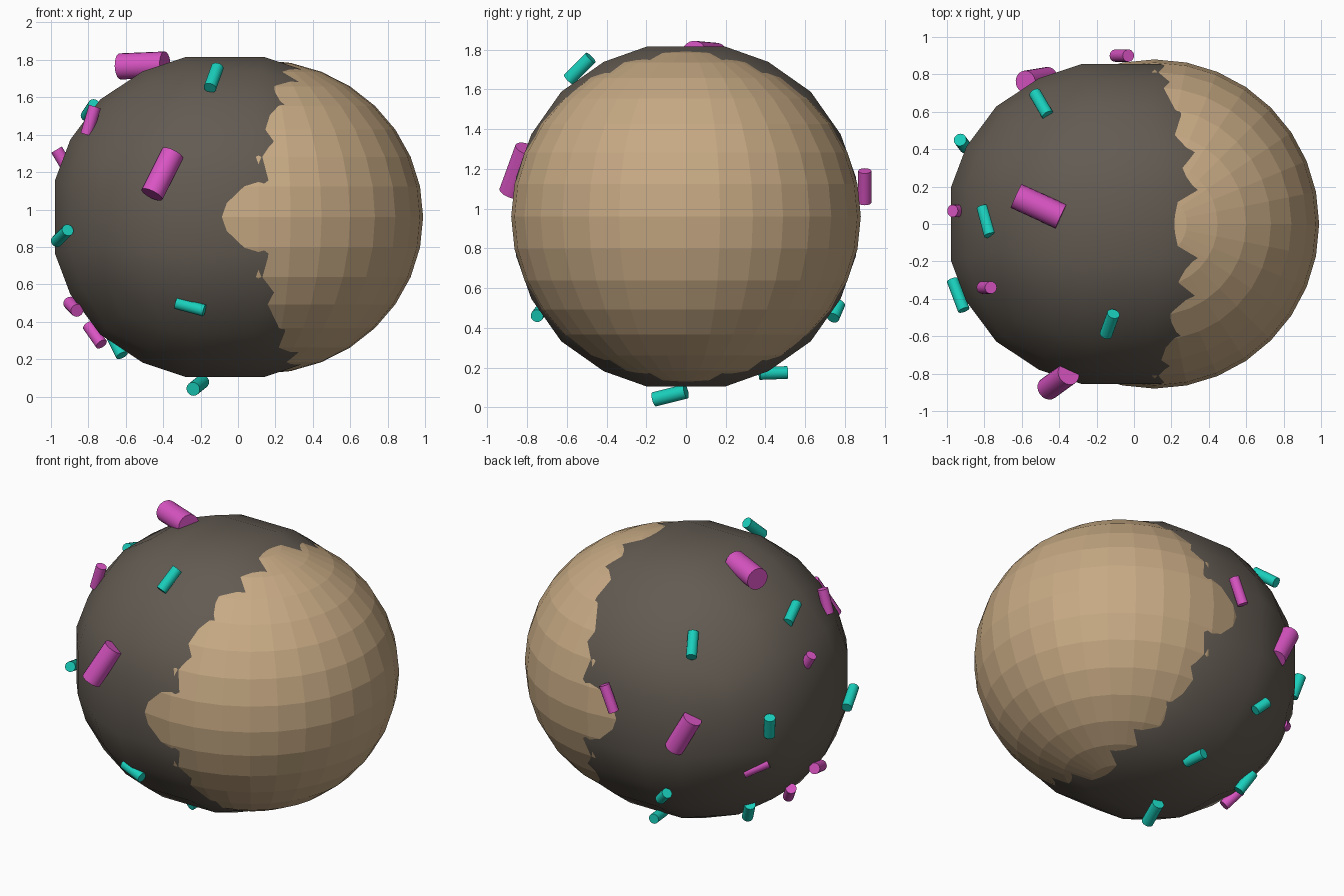
import bpy, bmesh
from math import radians, tan
from mathutils import Vector, Matrix

if "Cube" in bpy.data.objects:
    bpy.data.objects.remove(bpy.data.objects["Cube"])


def material(name, rgb):
    m = bpy.data.materials.new(name)
    m.diffuse_color = (*rgb, 1)
    m.use_nodes = True
    m.node_tree.nodes["Principled BSDF"].inputs["Base Color"].default_value = m.diffuse_color
    return m


def make_object(name, bm, mat):
    me = bpy.data.meshes.new(name)
    bm.to_mesh(me)
    bm.free()
    ob = bpy.data.objects.new(name, me)
    bpy.context.collection.objects.link(ob)
    me.materials.append(mat)
    return ob


def smooth(ob, angle):
    bpy.ops.object.select_all(action='DESELECT')
    ob.select_set(True)
    bpy.context.view_layer.objects.active = ob
    bpy.ops.object.shade_smooth_by_angle(angle=radians(angle))


# Faceted dough ball
bm = bmesh.new()
bmesh.ops.create_uvsphere(bm, u_segments=32, v_segments=16, radius=1,
                          matrix=Matrix.Translation((0.11, 0, 0.96)) @ Matrix.Diagonal((0.88, 0.88, 0.84, 1)))
make_object("dough_ball", bm, material("dough", (0.57, 0.40, 0.23)))

# Glaze: coarse rounded cube that sinks into the ball, leaving a ragged edge
bm = bmesh.new()
steps = [tan(radians(a)) for a in (-45, -28, -13, 13, 28, 45)]
for axis in range(3):
    for side in (-1, 1):
        grid = []
        for u in steps:
            row = []
            for v in steps:
                p = Vector((0, 0, 0))
                p[axis], p[(axis + 1) % 3], p[(axis + 2) % 3] = side, u * side, v
                p.normalize()
                row.append(bm.verts.new((p.x * 0.955 - 0.07, p.y * 0.90, p.z * 0.90 + 0.96)))
            grid.append(row)
        for i in range(5):
            for j in range(5):
                bm.faces.new((grid[i][j], grid[i + 1][j], grid[i + 1][j + 1], grid[i][j + 1]))
bmesh.ops.remove_doubles(bm, verts=bm.verts, dist=1e-4)
bmesh.ops.recalc_face_normals(bm, faces=bm.faces)
smooth(make_object("glaze", bm, material("glaze", (0.125, 0.105, 0.085))), 60)


# Sprinkles: short rods given by both end points and a radius
def sprinkles(name, mat, rods):
    bm = bmesh.new()
    for a, b, r in rods:
        a, b = Vector(a), Vector(b)
        d = b - a
        rot = d.to_track_quat('Z', 'Y').to_matrix().to_4x4()
        bmesh.ops.create_cone(bm, cap_ends=True, segments=20, radius1=r, radius2=r, depth=d.length,
                              matrix=Matrix.Translation((a + b) / 2) @ rot)
    smooth(make_object(name, bm, mat), 40)


sprinkles("pink_sprinkles", material("pink", (0.70, 0.09, 0.55)), [
    ((-0.46, -0.88, 1.08), (-0.35, -0.80, 1.30), 0.062),
    ((-0.63, 0.15, 1.765), (-0.39, 0.04, 1.775), 0.07),
    ((-0.58, 0.76, 1.06), (-0.46, 0.78, 0.84), 0.06),
    ((-0.81, -0.34, 1.40), (-0.765, -0.34, 1.55), 0.033),
    ((-0.90, -0.06, 0.50), (-0.86, -0.19, 0.46), 0.035),
    ((-0.80, 0.04, 0.38), (-0.73, -0.03, 0.28), 0.033),
    ((-0.97, 0.07, 1.32), (-0.91, 0.07, 1.22), 0.033),
    ((-0.03, 0.90, 1.19), (-0.10, 0.90, 1.03), 0.033),
    ((-0.76, 0.48, 0.64), (-0.87, 0.38, 0.70), 0.033),
])

sprinkles("teal_sprinkles", material("teal", (0.01, 0.62, 0.50)), [
    ((-0.15, -0.59, 1.65), (-0.11, -0.48, 1.76), 0.034),
    ((-0.97, -0.30, 0.83), (-0.91, -0.46, 0.89), 0.032),
    ((-0.33, -0.72, 0.50), (-0.18, -0.75, 0.46), 0.032),
    ((-0.24, -0.16, 0.04), (-0.19, 0.00, 0.08), 0.037),
    ((-0.81, 0.09, 1.50), (-0.77, -0.06, 1.56), 0.032),
    ((-0.53, 0.70, 1.43), (-0.46, 0.58, 1.53), 0.033),
    ((-0.93, 0.45, 1.04), (-0.90, 0.41, 0.90), 0.034),
    ((-0.33, 0.74, 0.45), (-0.40, 0.77, 0.52), 0.032),
    ((-0.68, 0.30, 0.34), (-0.62, 0.24, 0.22), 0.034),
    ((-0.10, 0.37, 0.17), (-0.12, 0.51, 0.175), 0.032),
])
